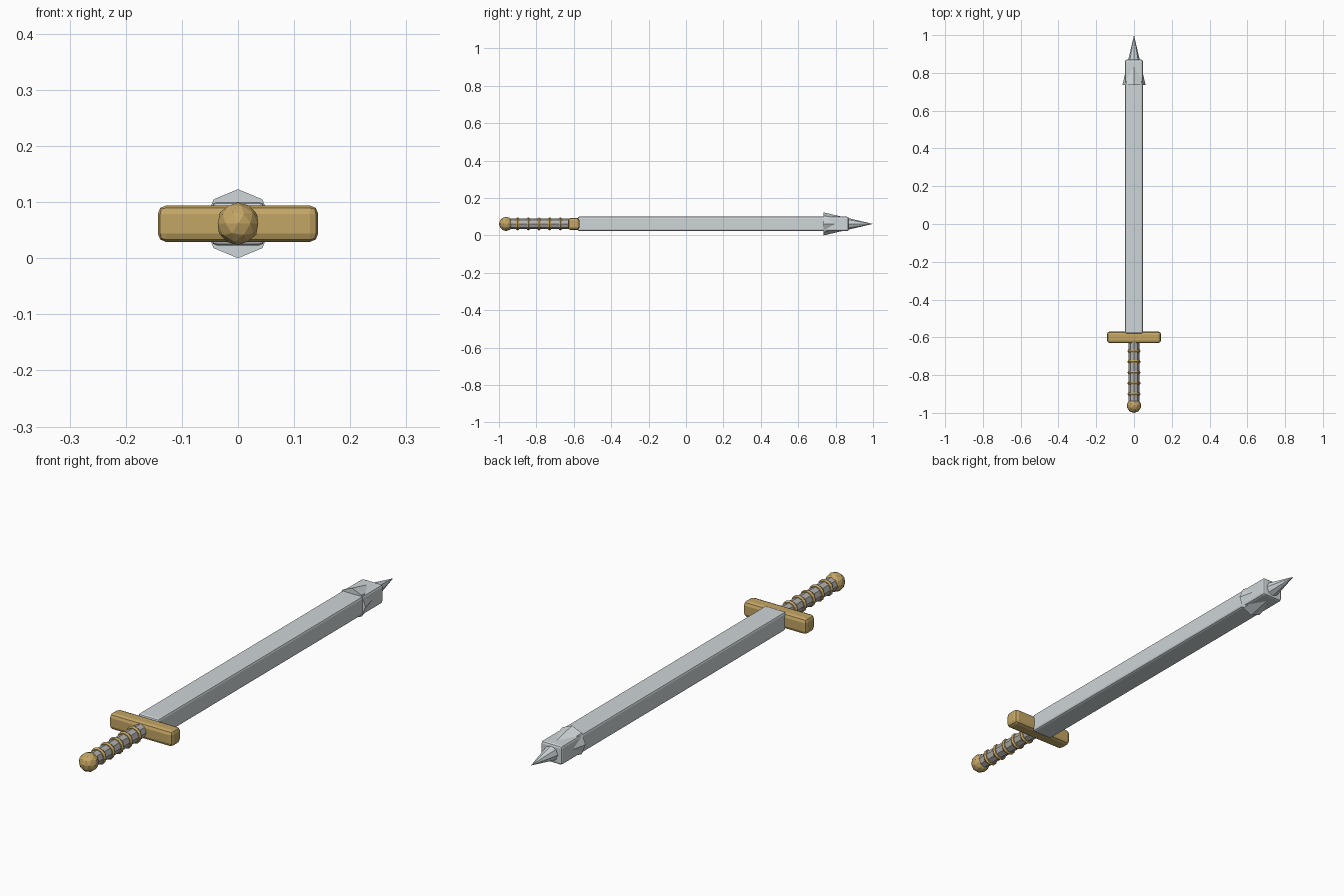
import bpy, math

if "Cube" in bpy.data.objects:
    bpy.data.objects.remove(bpy.data.objects["Cube"])

CZ = 0.0615                      # height of the sword's axis
ALONG_Y = (-math.pi / 2, 0, 0)   # turns a primitive's z axis to +y


def material(name, rgb):
    m = bpy.data.materials.new(name)
    m.diffuse_color = (*rgb, 1)
    m.use_nodes = True
    m.node_tree.nodes["Principled BSDF"].inputs["Base Color"].default_value = m.diffuse_color
    return m


steel = material("steel", (0.62, 0.67, 0.69))
brass = material("brass", (0.55, 0.38, 0.13))
wrap = material("grip_grey", (0.45, 0.44, 0.42))


def finish(name, mat):
    o = bpy.context.object
    o.name = name
    o.data.materials.append(mat)
    return o


def box(name, size, y, bevel, segments, mat):
    bpy.ops.mesh.primitive_cube_add(size=1, location=(0, y, CZ))
    o = finish(name, mat)
    o.scale = size
    bpy.ops.object.transform_apply(location=False, rotation=False, scale=True)
    b = o.modifiers.new("Bevel", 'BEVEL')
    b.width, b.segments = bevel, segments
    return o


# Blade and crossguard
box("blade", (0.094, 1.45, 0.077), 0.145, 0.009, 2, steel)
box("crossguard", (0.286, 0.062, 0.065), -0.60, 0.015, 2, brass)

# Eight-sided tip, its wide base breaking through the blade faces
bpy.ops.mesh.primitive_cone_add(vertices=8, radius1=0.0615, radius2=0, depth=0.265,
                                location=(0, 0.8675, CZ), rotation=ALONG_Y)
finish("blade_tip", steel)

# Grip
bpy.ops.mesh.primitive_cylinder_add(vertices=8, radius=0.028, depth=0.34,
                                    location=(0, -0.78, CZ), rotation=ALONG_Y)
finish("grip", wrap)

# Brass rings around the grip
for i in range(5):
    bpy.ops.mesh.primitive_torus_add(major_segments=12, minor_segments=6,
                                     major_radius=0.026, minor_radius=0.009,
                                     location=(0, -0.672 - 0.057 * i, CZ),
                                     rotation=ALONG_Y)
    finish(f"grip_ring_{i + 1}", brass)

# Faceted pommel
bpy.ops.mesh.primitive_ico_sphere_add(subdivisions=2, radius=0.038,
                                      location=(0, -0.962, CZ))
finish("pommel", brass)
